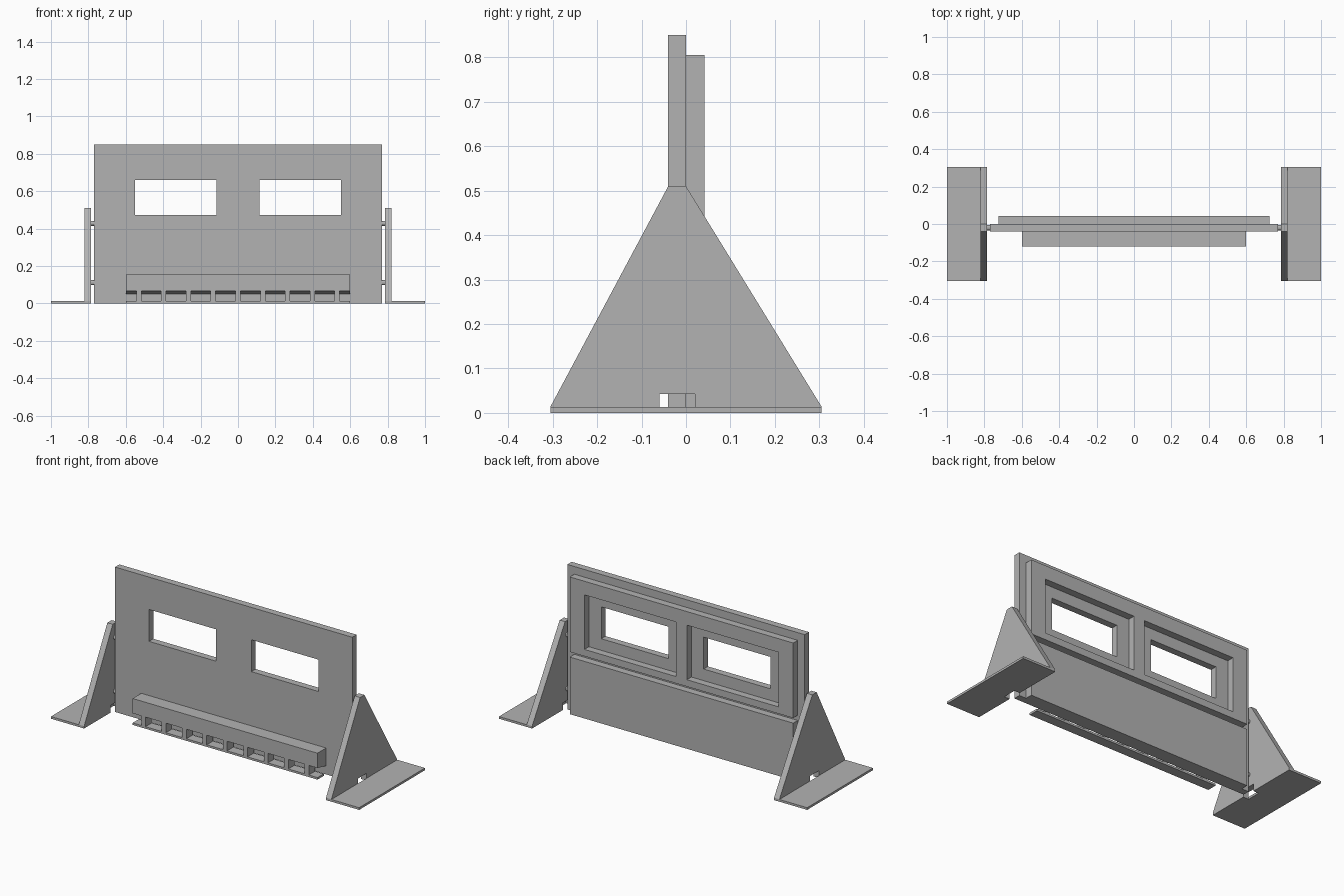
import bpy, bmesh, math

if "Cube" in bpy.data.objects:
    bpy.data.objects.remove(bpy.data.objects["Cube"])

grey = bpy.data.materials.new("plain grey")
grey.diffuse_color = (0.45, 0.45, 0.45, 1)
grey.use_nodes = True
grey.node_tree.nodes["Principled BSDF"].inputs["Base Color"].default_value = grey.diffuse_color


def finish(name, bm):
    bmesh.ops.recalc_face_normals(bm, faces=bm.faces)
    mesh = bpy.data.meshes.new(name)
    bm.to_mesh(mesh)
    bm.free()
    mesh.materials.append(grey)
    obj = bpy.data.objects.new(name, mesh)
    bpy.context.collection.objects.link(obj)
    return obj


def prism_x(name, profile, x0, x1):
    """Extrude a (y, z) outline along x."""
    bm = bmesh.new()
    face = bm.faces.new([bm.verts.new((x0, y, z)) for y, z in profile])
    ext = bmesh.ops.extrude_face_region(bm, geom=[face])
    verts = [v for v in ext["geom"] if isinstance(v, bmesh.types.BMVert)]
    bmesh.ops.translate(bm, verts=verts, vec=(x1 - x0, 0, 0))
    return finish(name, bm)


def box(name, x0, x1, y0, y1, z0, z1):
    return prism_x(name, [(y0, z0), (y1, z0), (y1, z1), (y0, z1)], x0, x1)


def pierced_plate(name, xs, zs, y0, y1):
    """Plate over a grid of cuts, left open at columns 1 and 3 of row 1."""
    bm = bmesh.new()
    grid = [[bm.verts.new((x, y0, z)) for z in zs] for x in xs]
    for i in range(len(xs) - 1):
        for j in range(len(zs) - 1):
            if not (i in (1, 3) and j == 1):
                bm.faces.new((grid[i][j], grid[i + 1][j],
                              grid[i + 1][j + 1], grid[i][j + 1]))
    ext = bmesh.ops.extrude_face_region(bm, geom=bm.faces[:])
    verts = [v for v in ext["geom"] if isinstance(v, bmesh.types.BMVert)]
    bmesh.ops.translate(bm, verts=verts, vec=(0, y1 - y0, 0))
    # merge the coplanar grid cells
    bmesh.ops.dissolve_limit(bm, angle_limit=0.01, verts=bm.verts[:],
                             edges=bm.edges[:])
    return finish(name, bm)


# Main wall with two windows, and the raised surround on its back
pierced_plate("wall_panel", [-.77, -.55, -.115, .115, .55, .77],
              [0, .473, .66, .85], -.04, 0)
pierced_plate("back_window_frame", [-.725, -.63, -.035, .035, .63, .725],
              [.365, .405, .725, .805], 0, .042)
box("back_lower_plate", -.725, .725, 0, .042, 0, .335)

# Front ledge with a sloping underside, ribs and bottom strip
prism_x("front_ledge", [(-.04, .05), (-.12, .068), (-.12, .155), (-.04, .155)],
        -.6, .6)
box("ledge_bottom_strip", -.6, .6, -.12, -.062, 0, .012)
for i in range(-4, 5):
    x = i * .1325
    prism_x("ledge_rib", [(-.12, .012), (-.062, .012), (-.062, .055), (-.12, .068)],
            x - .0135, x + .0135)

# Triangular end stands with notch, flat feet and connecting pins
stand = [(-.305, 0), (-.06, 0), (-.06, .042), (.02, .042), (.02, 0), (.305, 0),
         (.305, .014), (0, .51), (-.04, .51), (-.305, .014)]
for side, s in (("left", -1), ("right", 1)):
    prism_x(side + "_stand", stand, s * .785, s * .82)
    box(side + "_foot", s * .82, s * 1.0, -.305, .305, 0, .013)
    for z in (.112, .428):
        ring = [(-.02 + .014 * math.cos(a * math.pi / 6),
                 z + .014 * math.sin(a * math.pi / 6)) for a in range(12)]
        prism_x(side + "_pin", ring, s * .77, s * .785)
